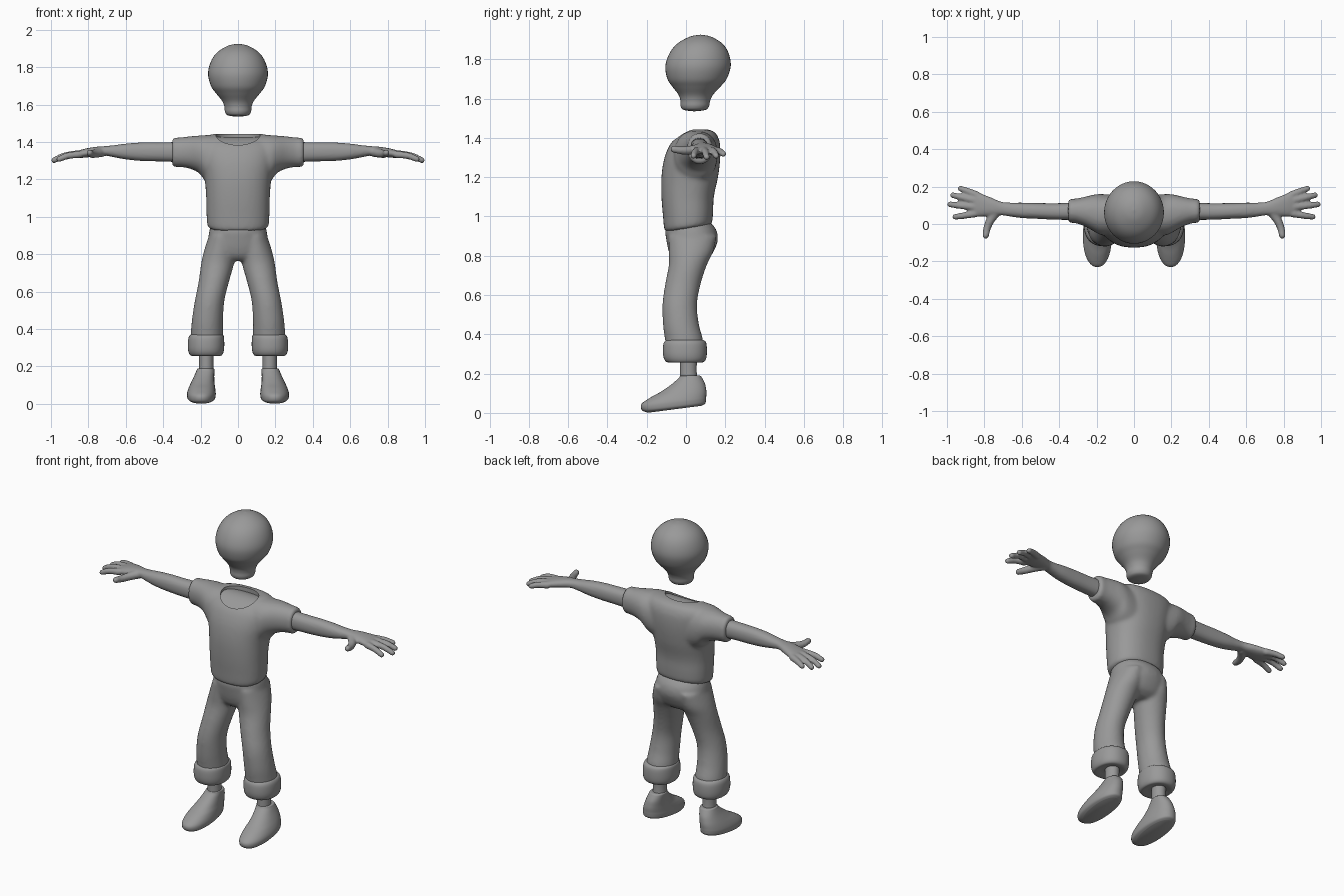
import bpy, bmesh
from math import sin, cos, pi
from mathutils import Vector

if "Cube" in bpy.data.objects:
    bpy.data.objects.remove(bpy.data.objects["Cube"], do_unlink=True)

grey = bpy.data.materials.new("plain_grey")
grey.use_nodes = True
colour = (0.32, 0.32, 0.32, 1)
grey.diffuse_color = colour
grey.node_tree.nodes["Principled BSDF"].inputs["Base Color"].default_value = colour


def refine(rings, steps, curved):
    """Fill in rings between the given ones, on a smooth curve or straight."""
    out = []
    for i in range(len(rings) - 1):
        p = [Vector(rings[min(max(i + k, 0), len(rings) - 1)]) for k in (-1, 0, 1, 2)]
        for s in range(steps):
            u = s / steps
            if curved:
                out.append(p[1] + 0.5 * u * (p[2] - p[0] + u * (
                    2 * p[0] - 5 * p[1] + 4 * p[2] - p[3]
                    + u * (3 * (p[1] - p[2]) + p[3] - p[0]))))
            else:
                out.append(p[1].lerp(p[2], u))
    return out + [Vector(rings[-1])]


def loft(bm, rings, axis="z", side=1, power=2.0, warp=None, curved=True, steps=5, sides=40):
    """Rings are (position, centre, radius, low, high) along z or x."""
    loops = []
    for t, c, r, lo, hi in refine(rings, steps, curved):
        loop = []
        for k in range(sides):
            a = 2 * pi * k / sides
            ca, sa = cos(a), sin(a)
            u = c + r * abs(ca) ** (2 / power) * (1 if ca > 0 else -1)
            v = (lo + hi) / 2 + (hi - lo) / 2 * abs(sa) ** (2 / power) * (1 if sa > 0 else -1)
            p = Vector((u, v, t)) if axis == "z" else Vector((t, u, v))
            if warp:
                p.z = warp(p)
            p.x *= side
            loop.append(bm.verts.new(p))
        loops.append(loop)
    for a, b in zip(loops, loops[1:]):
        for k in range(sides):
            n = (k + 1) % sides
            bm.faces.new((a[k], a[n], b[n], b[k]))
    bm.faces.new(loops[0])
    bm.faces.new(loops[-1])


def beads(bm, path, r0, r1):
    """A tapering rounded finger, as close-set balls along a path."""
    rings = refine([(*p, 0) for p in path], 6, True)
    for i, p in enumerate(rings):
        r = r0 + (r1 - r0) * i / (len(rings) - 1)
        new = bmesh.ops.create_icosphere(bm, subdivisions=2, radius=r)["verts"]
        bmesh.ops.translate(bm, verts=new, vec=p.to_3d())


def finish(name, bm, voxel=0, smooth=0, mirror=False):
    bmesh.ops.recalc_face_normals(bm, faces=bm.faces)
    mesh = bpy.data.meshes.new(name)
    bm.to_mesh(mesh)
    bm.free()
    mesh.materials.append(grey)
    ob = bpy.data.objects.new(name, mesh)
    bpy.context.collection.objects.link(ob)
    for o in bpy.context.selected_objects:
        o.select_set(False)
    ob.select_set(True)
    bpy.context.view_layer.objects.active = ob
    bpy.ops.object.shade_smooth_by_angle(angle=0.9)
    if voxel:
        m = ob.modifiers.new("merge", "REMESH")
        m.mode, m.voxel_size, m.use_smooth_shade = "VOXEL", voxel, True
        m = ob.modifiers.new("soften", "SMOOTH")
        m.factor, m.iterations = 0.5, smooth
    if mirror:
        m = ob.modifiers.new("mirror", "MIRROR")
        m.use_mirror_merge = False
    return ob


# Head: a ball tapering to a small chin
bm = bmesh.new()
profile = [(1.925, .002), (1.915, .052), (1.88, .11), (1.83, .145), (1.765, .16),
           (1.70, .145), (1.66, .117), (1.62, .085), (1.59, .073), (1.56, .069),
           (1.542, .053), (1.535, .002)]
loft(bm, [(z, 0, r, .045 + .08 * (z - 1.56) - 1.04 * r, .045 + .08 * (z - 1.56) + 1.04 * r)
          for z, r in profile])
finish("head", bm)

# Shirt: body and short sleeves merged, hem rising to the back
bm = bmesh.new()


def hem(p):
    return p.z + max(0, 1.1 - p.z) * (p.y + .1) * 0.9


loft(bm, [(.92, 0, .145, -.095, .12), (.935, 0, .163, -.11, .133), (1.0, 0, .168, -.117, .138),
          (1.1, 0, .17, -.125, .142), (1.2, 0, .178, -.125, .163), (1.29, 0, .195, -.112, .174),
          (1.36, 0, .205, -.085, .174), (1.4, 0, .2, -.052, .165), (1.43, 0, .17, -.015, .145),
          (1.443, 0, .13, .01, .11)], power=2.3, warp=hem)
for side in (1, -1):
    loft(bm, [(.08, .045, .11, 1.15, 1.44), (.17, .05, .11, 1.19, 1.437), (.21, .058, .1, 1.235, 1.434),
              (.26, .066, .08, 1.258, 1.43), (.31, .07, .066, 1.266, 1.424),
              (.34, .07, .064, 1.266, 1.423), (.352, .07, .056, 1.277, 1.413)],
         axis="x", side=side, power=2.2)
shirt = finish("shirt", bm, .01, 8)

# Neckline: a shallow oval recess following the shoulders
bm = bmesh.new()
loft(bm, [(0, 0, .002, .013, .017), (0, 0, .118, -.068, .1), (.2, 0, .118, -.068, .1)],
     curved=False, steps=8, warp=lambda p: p.z + 1.426 - 4 * (p.y - .05) ** 2)
cutter = finish("neckline_cutter", bm)
cutter.hide_render = True
cut = shirt.modifiers.new("neckline", "BOOLEAN")
cut.operation, cut.object = "DIFFERENCE", cutter
bpy.context.view_layer.objects.active = shirt
for m in list(shirt.modifiers):
    bpy.ops.object.modifier_apply(modifier=m.name)
bpy.data.objects.remove(cutter, do_unlink=True)
shirt.select_set(True)
bpy.ops.object.shade_smooth_by_angle(angle=0.7)

# Trousers: hips and two legs merged
bm = bmesh.new()
loft(bm, [(.97, 0, .14, -.085, .125), (.93, 0, .152, -.105, .155), (.88, 0, .16, -.1, .162),
          (.83, 0, .165, -.09, .145), (.79, 0, .15, -.075, .12), (.765, 0, .09, -.05, .08)], power=2.2)
for side in (1, -1):
    loft(bm, [(.9, .085, .07, -.09, .155), (.82, .095, .086, -.088, .138), (.75, .109, .088, -.088, .105),
              (.65, .13, .081, -.107, .073), (.55, .152, .079, -.12, .056), (.45, .163, .083, -.117, .066),
              (.38, .166, .086, -.108, .085), (.33, .167, .087, -.1, .09)], side=side)
finish("trousers", bm, .01, 6)

# Rolled cuffs
bm = bmesh.new()
loft(bm, [(.372, .168, .078, -.09, .08), (.366, .168, .09, -.107, .097), (.345, .17, .096, -.116, .105),
          (.3, .171, .097, -.117, .106), (.27, .171, .091, -.109, .1), (.257, .171, .078, -.092, .083),
          (.262, .171, .05, -.05, .05)], power=2.2)
finish("cuffs", bm, mirror=True)

# Ankles
bm = bmesh.new()
loft(bm, [(.32, .17, .04, -.03, .06), (.25, .17, .038, -.03, .055), (.2, .17, .038, -.03, .055),
          (.16, .17, .04, -.03, .06)])
finish("ankles", bm, mirror=True)

# Shoes, soles lifting toward the heel
bm = bmesh.new()
loft(bm, [(0, .196, .058, -.19, .08), (.012, .196, .073, -.222, .098), (.035, .196, .077, -.23, .102),
          (.055, .195, .075, -.217, .103), (.08, .192, .069, -.175, .104), (.105, .188, .062, -.125, .102),
          (.14, .181, .054, -.075, .096), (.175, .174, .048, -.038, .082), (.188, .172, .044, -.03, .074),
          (.19, .172, .03, -.015, .06)], power=2.2,
     warp=lambda p: p.z + .13 * max(0, p.y + .2) * max(0, 1 - p.z / .19))
finish("shoes", bm, mirror=True)

# Arms with hands: forearm and palm, four fingers and a thumb
bm = bmesh.new()
loft(bm, [(.3, .068, .046, 1.292, 1.4), (.42, .067, .044, 1.296, 1.398), (.52, .07, .042, 1.299, 1.397),
          (.6, .073, .041, 1.307, 1.391), (.66, .077, .037, 1.318, 1.383), (.71, .083, .036, 1.327, 1.378),
          (.76, .092, .048, 1.323, 1.374), (.81, .1, .06, 1.317, 1.366), (.85, .108, .067, 1.315, 1.355),
          (.875, .112, .06, 1.318, 1.345)], axis="x", power=2.3)
fingers = [((.85, .055, 1.333), (.91, .045, 1.326), (.957, .038, 1.308)),
           ((.86, .092, 1.336), (.93, .098, 1.326), (.984, .105, 1.302)),
           ((.86, .128, 1.336), (.92, .142, 1.328), (.968, .154, 1.308)),
           ((.84, .155, 1.334), (.885, .174, 1.33), (.928, .19, 1.318))]
for path in fingers:
    beads(bm, path, .021, .016)
beads(bm, [(.73, .07, 1.345), (.765, .025, 1.338), (.785, -.02, 1.336), (.793, -.062, 1.342)], .027, .018)
finish("arms", bm, .007, 4, mirror=True)
